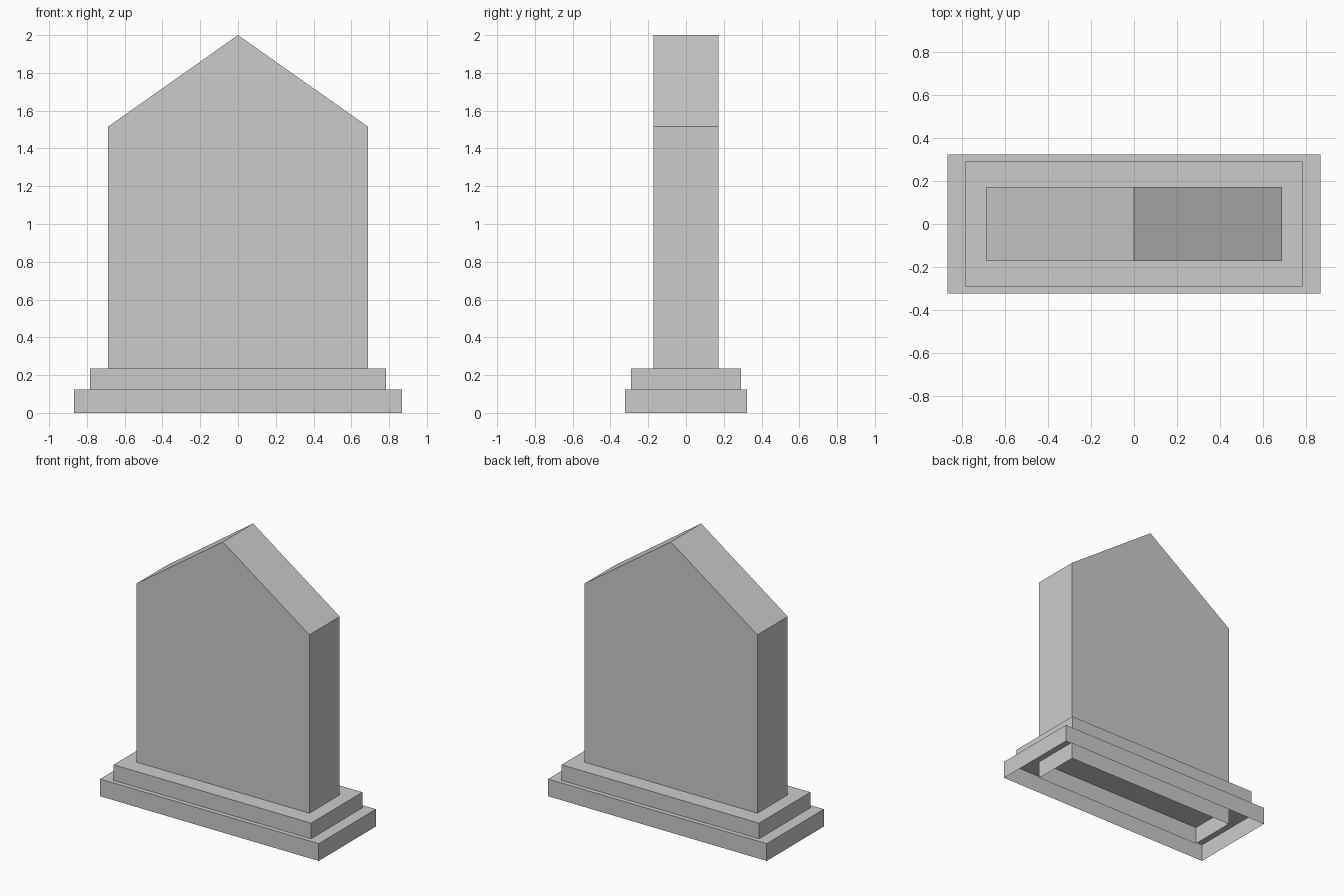
import bpy

if "Cube" in bpy.data.objects:
    bpy.data.objects.remove(bpy.data.objects["Cube"])


def open_prism(name, loop, offset, bottom=None):
    """Sweep a closed loop along offset and cap both ends; skip the side lying on edge index `bottom`."""
    n = len(loop)
    verts = list(loop) + [tuple(a + b for a, b in zip(p, offset)) for p in loop]
    faces = [tuple(reversed(range(n))), tuple(range(n, 2 * n))]
    faces += [(i, (i + 1) % n, n + (i + 1) % n, n + i) for i in range(n) if i != bottom]
    mesh = bpy.data.meshes.new(name)
    mesh.from_pydata(verts, [], faces)
    mesh.update()
    obj = bpy.data.objects.new(name, mesh)
    bpy.context.collection.objects.link(obj)
    return obj


def slab(name, outline, half_depth):
    """Front outline in x, z (first edge is the open underside), extruded towards the back."""
    loop = [(x, -half_depth, z) for x, z in outline]
    obj = open_prism(name, loop, (0, 2 * half_depth, 0), bottom=0)
    obj.data.flip_normals()
    return obj


def step(name, half_width, half_depth, z0, z1):
    outline = [(-half_width, z0), (half_width, z0), (half_width, z1), (-half_width, z1)]
    return slab(name, outline, half_depth)


# Two plinth steps, hollow underneath
step("lower_step", 0.868, 0.324, 0.0, 0.124)
step("upper_step", 0.784, 0.291, 0.124, 0.236)

# Upright stone with gabled top, running down through the steps to the ground
slab("headstone",
     [(-0.687, 0.0), (0.687, 0.0), (0.687, 1.516), (0.0, 2.0), (-0.687, 1.516)],
     0.172)
